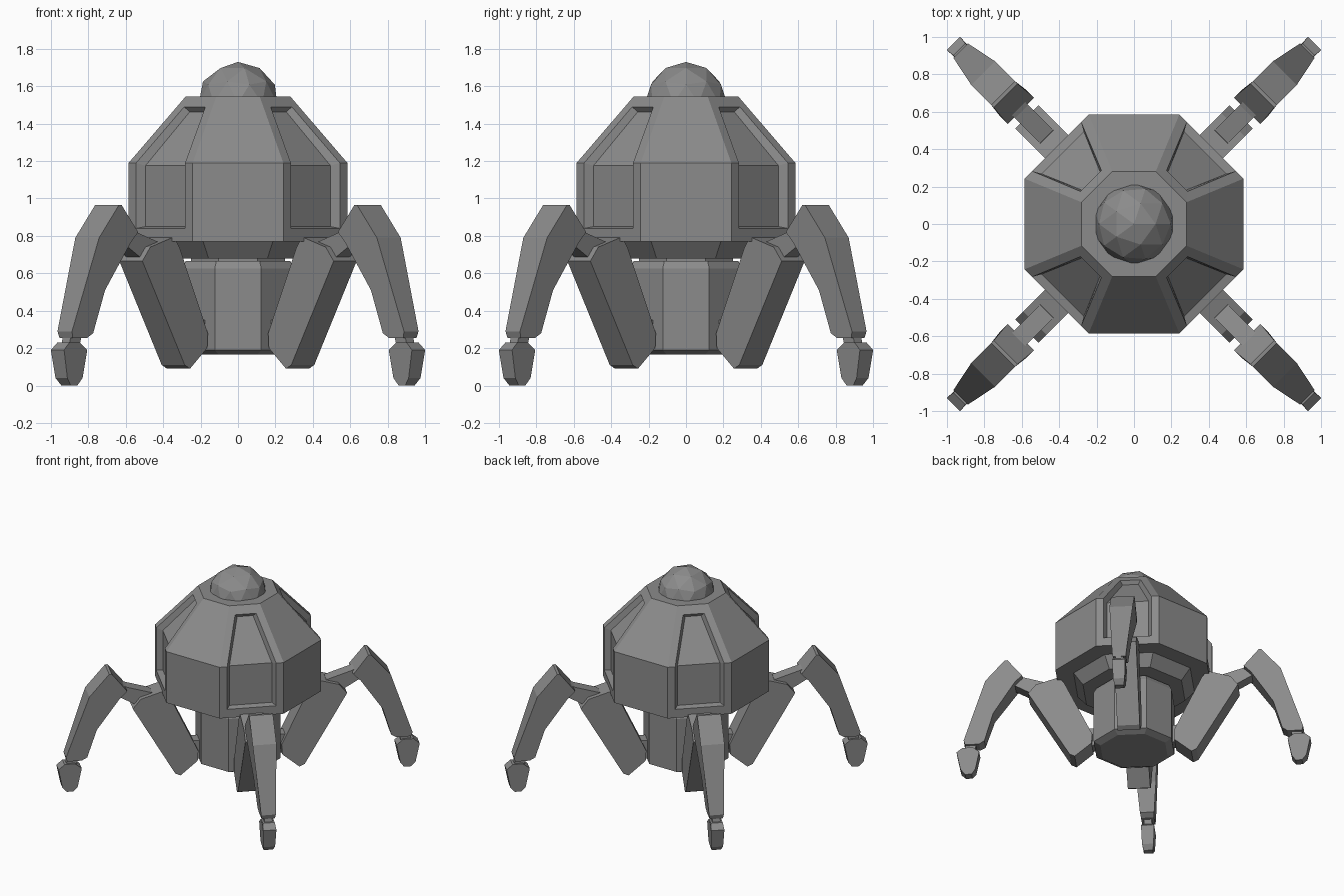
import bpy, bmesh, math

if "Cube" in bpy.data.objects:
    bpy.data.objects.remove(bpy.data.objects["Cube"])

grey = bpy.data.materials.new("mid_grey")
grey.diffuse_color = (0.26, 0.26, 0.26, 1)
grey.use_nodes = True
grey.node_tree.nodes["Principled BSDF"].inputs["Base Color"].default_value = grey.diffuse_color
T = math.tan(math.pi / 8)          # half side of an octagon with apothem 1


def finish(name, bm):
    bmesh.ops.remove_doubles(bm, verts=bm.verts, dist=0.0005)
    bmesh.ops.recalc_face_normals(bm, faces=bm.faces)
    me = bpy.data.meshes.new(name)
    bm.to_mesh(me)
    bm.free()
    me.materials.append(grey)
    ob = bpy.data.objects.new(name, me)
    bpy.context.collection.objects.link(ob)
    return ob


def place(a, s, r, z):
    """Point at sideways offset s, outward distance r, height z, facing angle a."""
    return (r * math.cos(a) - s * math.sin(a), r * math.sin(a) + s * math.cos(a), z)


def poly(bm, a, pts):
    bm.faces.new([bm.verts.new(place(a, *p)) for p in pts])


def caps(bm, levels):
    for r, z in levels:
        poly(bm, 0, [place(k * math.pi / 4, r * T, r, z) for k in range(8)])


def octagon_stack(name, profile):
    """Closed octagonal solid from (apothem, z) levels."""
    bm = bmesh.new()
    for k in range(8):
        for (r0, z0), (r1, z1) in zip(profile, profile[1:]):
            poly(bm, k * math.pi / 4, [(-r0 * T, r0, z0), (r0 * T, r0, z0),
                                       (r1 * T, r1, z1), (-r1 * T, r1, z1)])
    caps(bm, (profile[0], profile[-1]))
    return finish(name, bm)


def prism(name, a, pts):
    """Leg part: side outline of (r, z, half width), spanning both half widths."""
    bm = bmesh.new()
    for side in (-1, 1):
        poly(bm, a, [(side * w, r, z) for r, z, w in pts])
    for (r0, z0, w0), (r1, z1, w1) in zip(pts, pts[1:] + pts[:1]):
        poly(bm, a, [(-w0, r0, z0), (w0, r0, z0), (w1, r1, z1), (-w1, r1, z1)])
    return finish(name, bm)


# Body shell: plain faces on the four sides, recessed hatches on the diagonals
shell = [(0.585, 0.77), (0.585, 1.19), (0.28, 1.545)]
outer = [(r * T, r, z) for r, z in shell]
opening = [(0.185, 0.585, 0.84), (0.185, 0.585, 1.19), (0.08, 0.327, 1.49)]
floor = [(0.16, 0.54, 0.85), (0.16, 0.54, 1.175), (0.06, 0.305, 1.463)]


def flip(p):
    return (-p[0], p[1], p[2])


bm = bmesh.new()
for k in range(8):
    a = k * math.pi / 4
    if k % 2 == 0:
        for p, q in zip(outer, outer[1:]):
            poly(bm, a, [flip(p), p, q, flip(q)])
        continue
    for p, q in zip(floor, floor[1:]):
        poly(bm, a, [flip(p), p, q, flip(q)])
    for big, small in ((outer, opening), (opening, floor)):
        for i in (0, 2):
            poly(bm, a, [flip(big[i]), big[i], small[i], flip(small[i])])
        for i in (0, 1):
            strip = [big[i], big[i + 1], small[i + 1], small[i]]
            poly(bm, a, strip)
            poly(bm, a, [flip(p) for p in strip])
caps(bm, (shell[0], shell[-1]))
finish("body_shell", bm)

# Faceted dome on top
bm = bmesh.new()
bmesh.ops.create_icosphere(bm, subdivisions=2, radius=0.22)
bmesh.ops.translate(bm, verts=bm.verts, vec=(0, 0, 1.51))
finish("dome", bm)

# Collar, neck and trunk under the body
octagon_stack("collar", [(0.38, 0.68), (0.45, 0.77)])
octagon_stack("neck", [(0.25, 0.64), (0.25, 0.70)])
octagon_stack("trunk", [(0.25, 0.165), (0.30, 0.19), (0.30, 0.625), (0.28, 0.665)])

# Four jointed legs on the diagonals
W = 0.087
leg_parts = {
    "hip_hinge": [(r, z, 0.05) for r, z in ((0.25, 0.20), (0.40, 0.20), (0.40, 0.35), (0.25, 0.35))],
    "thigh": [(r, z, W) for r, z in ((0.57, 0.795), (0.53, 0.74), (0.315, 0.28), (0.32, 0.20),
                                     (0.45, 0.09), (0.49, 0.11), (0.81, 0.665), (0.75, 0.74))],
    "knee": [(r, z, 0.05) for r, z in ((0.62, 0.70), (0.78, 0.68), (0.95, 0.78),
                                       (0.93, 0.87), (0.85, 0.83), (0.66, 0.77))],
    "shin": [(0.97, 0.965, 0.09), (0.855, 0.82, 0.10), (0.91, 0.765, 0.10), (1.08, 0.51, 0.075),
             (1.15, 0.28, 0.055), (1.19, 0.255, 0.05), (1.30, 0.255, 0.05), (1.31, 0.29, 0.055),
             (1.14, 0.79, 0.09), (0.99, 0.965, 0.09)],
    "ankle": [(r, z, 0.03) for r, z in ((1.23, 0.20), (1.31, 0.20), (1.29, 0.28), (1.21, 0.28))],
    "foot": [(1.19, 0.19, 0.05), (1.24, 0.23, 0.045), (1.32, 0.23, 0.045), (1.365, 0.19, 0.05),
             (1.335, 0.04, 0.045), (1.30, 0.0, 0.035), (1.25, 0.0, 0.035), (1.22, 0.04, 0.045)],
}
for n in range(4):
    for part, outline in leg_parts.items():
        prism(f"{part}_{n + 1}", math.pi / 4 + n * math.pi / 2, outline)
